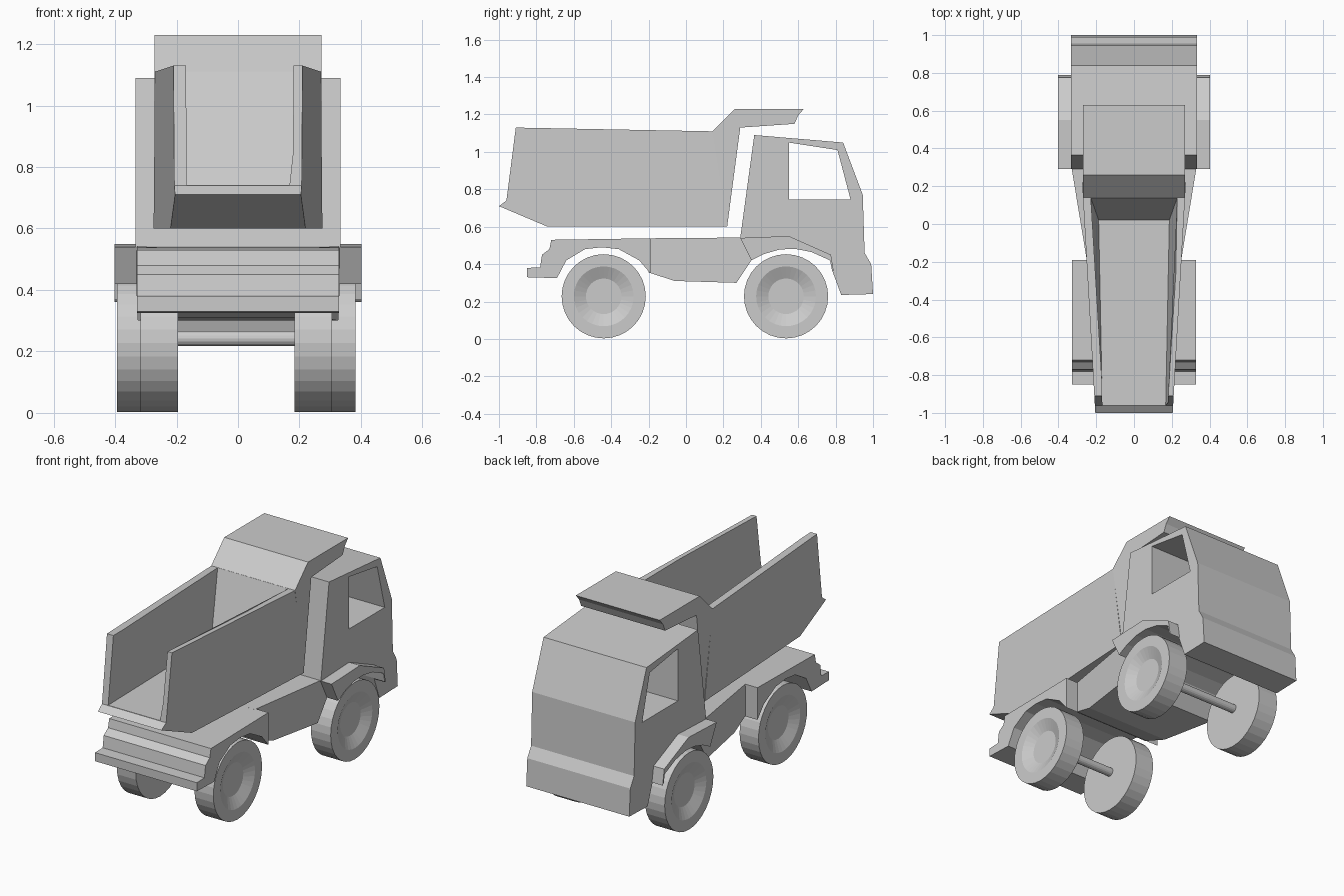
import bpy, bmesh, math
from mathutils import Vector

if "Cube" in bpy.data.objects:
    bpy.data.objects.remove(bpy.data.objects["Cube"])


def make_object(name, bm):
    bmesh.ops.recalc_face_normals(bm, faces=bm.faces)
    mesh = bpy.data.meshes.new(name)
    bm.to_mesh(mesh)
    bm.free()
    ob = bpy.data.objects.new(name, mesh)
    bpy.context.collection.objects.link(ob)
    return ob


def prism(name, pts, right, left=None):
    """Side profile (y, z) spanned across x; right/left are numbers or functions of y, z."""
    def at(w, y, z):
        return w(y, z) if callable(w) else w
    bm = bmesh.new()
    a = [bm.verts.new((at(right, y, z), y, z)) for y, z in pts]
    b = [bm.verts.new((-at(right, y, z) if left is None else left, y, z)) for y, z in pts]
    bm.faces.new(a)
    bm.faces.new(b[::-1])
    for i in range(len(pts)):
        j = (i + 1) % len(pts)
        bm.faces.new((a[i], b[i], b[j], a[j]))
    return make_object(name, bm)


def cut(ob, cutter):
    mod = ob.modifiers.new("cut", 'BOOLEAN')
    mod.operation = 'DIFFERENCE'
    mod.solver = 'EXACT'
    mod.object = cutter
    cutter.hide_render = True
    bpy.context.view_layer.objects.active = ob
    bpy.ops.object.modifier_apply(modifier=mod.name)
    bpy.data.objects.remove(cutter)


def wheel(name, x_in, x_out, y, z=0.228, r=0.225):
    dish = x_out - 0.03 * math.copysign(1, x_out - x_in)
    ring = [(x_in, 0), (x_in, r), (x_out, r), (x_out, 0.16), (dish, 0.095), (dish, 0)]
    bm = bmesh.new()
    vs = [bm.verts.new((x, y, z + h)) for x, h in ring]
    edges = [bm.edges.new(p) for p in zip(vs, vs[1:])]
    bmesh.ops.spin(bm, geom=vs + edges, cent=Vector((0, y, z)), axis=(1, 0, 0),
                   angle=2 * math.pi, steps=32, use_duplicate=False)
    bmesh.ops.remove_doubles(bm, verts=bm.verts, dist=1e-4)
    return make_object(name, bm)


# Dump bed: tapers towards the tail, hollowed from above and open at the tail
bed = prism("dump_bed", [(-0.91, 1.13), (0.14, 1.11), (0.22, 0.60), (-0.74, 0.60),
                         (-1.0, 0.71), (-0.96, 0.74)],
            lambda y, z: 0.205 + 0.057 * (y + 1))
cavity = prism("bed_cavity", [(-1.2, 0.742), (0.02, 0.742), (0.20, 1.30), (-1.2, 1.30)],
               lambda y, z: 0.25 if y > 0.1 else (0.187 if y > 0 else 0.163))
cut(bed, cavity)

# Headboard with canopy reaching over the cab
prism("bed_canopy", [(0.14, 1.11), (0.26, 1.23), (0.63, 1.23), (0.60, 1.195), (0.58, 1.15),
                     (0.29, 1.13), (0.22, 0.60)], 0.271)

# Front wheel arch shared by cab and mudguards
arch = [(0.78, 0.37), (0.77, 0.42), (0.67, 0.465), (0.58, 0.482), (0.50, 0.478),
        (0.42, 0.455), (0.35, 0.42)]

# Cab with a window opening right through
cab = prism("cab", [(0.29, 0.54), (0.365, 1.09), (0.84, 1.05), (0.945, 0.77), (0.955, 0.46),
                    (0.99, 0.40), (1.0, 0.24), (0.83, 0.235)] + arch, 0.333)
cut(cab, prism("window_cutter", [(0.55, 1.05), (0.81, 1.01), (0.88, 0.745), (0.55, 0.745)], 0.6))

# Front mudguards
guard = [(0.29, 0.54), (0.55, 0.55), (0.775, 0.45), (0.79, 0.36)] + arch
prism("front_mudguard_right", guard, 0.402, 0.32)
prism("front_mudguard_left", guard, -0.402, -0.32)

# Middle chassis, narrowing towards the back
prism("middle_chassis", [(-0.20, 0.538), (0.29, 0.542), (0.35, 0.42), (0.27, 0.30),
                         (-0.06, 0.31), (-0.20, 0.355)],
      lambda y, z: 0.331 + 0.165 * (min(y, 0.3) - 0.3))

# Rear chassis with wheel arch and stepped tail bumper
prism("rear_chassis", [(-0.72, 0.53), (-0.19, 0.538), (-0.19, 0.35), (-0.25, 0.42),
                       (-0.36, 0.48), (-0.45, 0.49), (-0.54, 0.48), (-0.64, 0.42),
                       (-0.69, 0.325), (-0.85, 0.33), (-0.85, 0.38), (-0.78, 0.382),
                       (-0.77, 0.45), (-0.73, 0.48)], 0.329)

# Wheels and axles
for end, y, inner, outer in (("front", 0.535, 0.26, 0.388), ("rear", -0.44, 0.19, 0.312)):
    for side, s in (("right", 1), ("left", -1)):
        wheel(f"{end}_wheel_{side}", s * inner - 0.006, s * outer - 0.006, y)
    bpy.ops.mesh.primitive_cylinder_add(vertices=16, radius=0.025, depth=2 * inner + 0.02,
                                        location=(-0.006, y, 0.242),
                                        rotation=(0, math.pi / 2, 0))
    bpy.context.object.name = f"{end}_axle"
